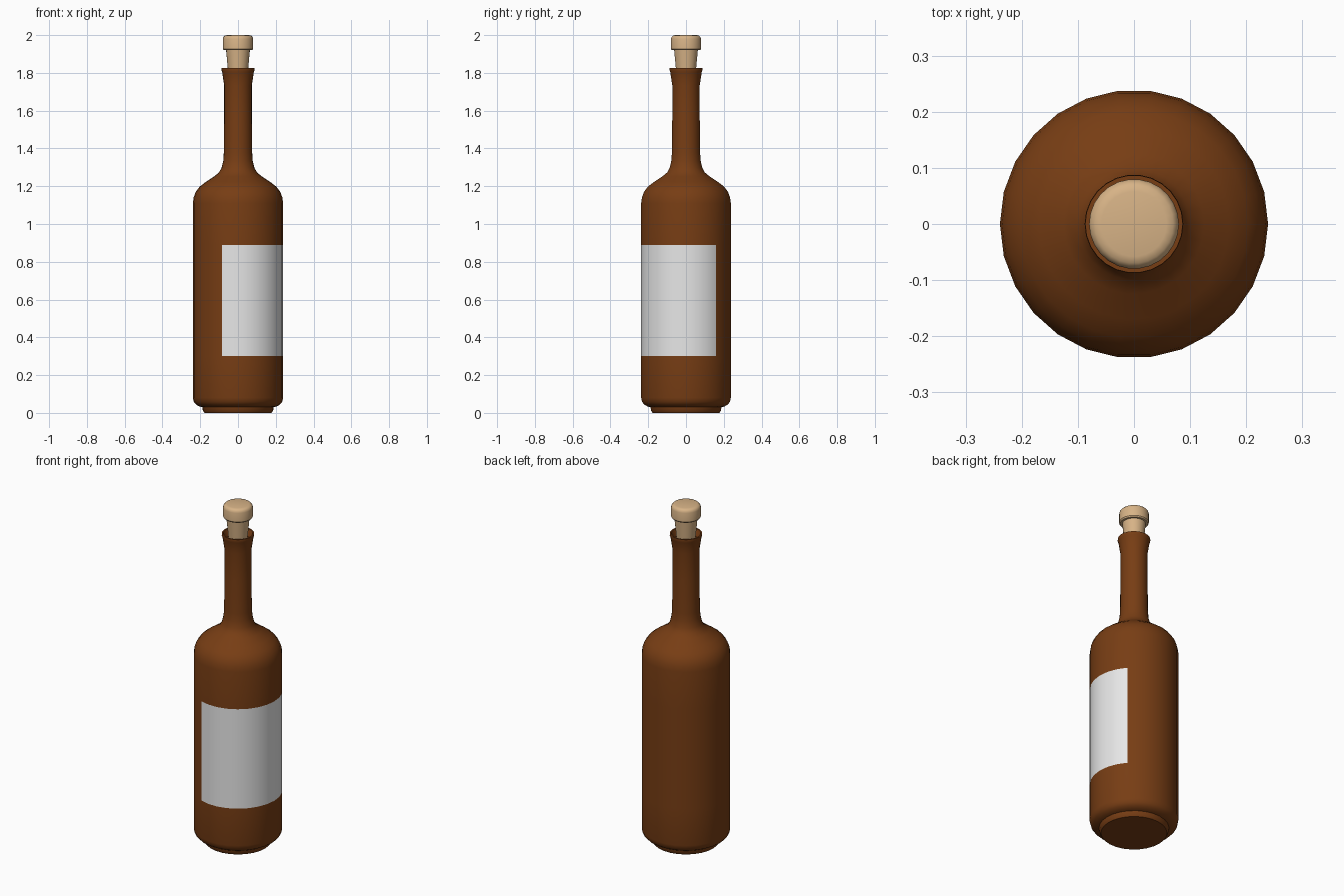
import bpy, bmesh, math

if "Cube" in bpy.data.objects:
    bpy.data.objects.remove(bpy.data.objects["Cube"])

SIDES = 26


def material(name, rgb):
    m = bpy.data.materials.new(name)
    m.diffuse_color = (*rgb, 1.0)
    m.use_nodes = True
    m.node_tree.nodes["Principled BSDF"].inputs["Base Color"].default_value = m.diffuse_color
    return m


def lathe(name, profile, mats, pick=lambda c: 0, angle=35):
    """Revolve a (radius, z) profile around z; both ends are capped."""
    bm = bmesh.new()
    rings = [[bm.verts.new((r * math.cos(2 * math.pi * k / SIDES),
                            r * math.sin(2 * math.pi * k / SIDES), z))
              for k in range(SIDES)] for r, z in profile]
    bm.faces.new(rings[0][::-1])
    bm.faces.new(rings[-1])
    for a, b in zip(rings, rings[1:]):
        for k in range(SIDES):
            n = (k + 1) % SIDES
            bm.faces.new((a[k], a[n], b[n], b[k]))
    for f in bm.faces:
        f.material_index = pick(f.calc_center_median())
    me = bpy.data.meshes.new(name)
    bm.to_mesh(me)
    bm.free()
    for m in mats:
        me.materials.append(m)
    ob = bpy.data.objects.new(name, me)
    bpy.context.collection.objects.link(ob)
    bpy.ops.object.select_all(action='DESELECT')
    ob.select_set(True)
    bpy.context.view_layer.objects.active = ob
    bpy.ops.object.shade_smooth_by_angle(angle=math.radians(angle))
    return ob


brown = material("brown_glass", (0.185, 0.047, 0.007))
paper = material("label_white", (0.8, 0.8, 0.8))
cork = material("cork_tan", (0.68, 0.45, 0.24))


# Label: eleven wall faces between two height loops, toward the front right
def label_rule(c):
    a = math.degrees(math.atan2(c.y, c.x))
    on_wall = 0.3 < c.z < 0.89 and math.hypot(c.x, c.y) > 0.2
    return 1 if on_wall and -110.8 < a < 41.6 else 0


# Bottle: foot, wall, shoulder, neck, flared lip and shallow mouth
lathe("bottle", [
    (0.178, 0.0), (0.186, 0.012), (0.189, 0.03), (0.205, 0.034),
    (0.222, 0.044), (0.234, 0.058), (0.239, 0.08),
    (0.239, 0.3), (0.239, 0.89), (0.239, 1.11), (0.235, 1.14),
    (0.224, 1.17), (0.203, 1.198), (0.17, 1.223), (0.125, 1.253),
    (0.1, 1.273), (0.087, 1.298), (0.078, 1.335), (0.075, 1.38),
    (0.073, 1.58), (0.073, 1.735), (0.078, 1.765), (0.084, 1.805),
    (0.088, 1.815), (0.087, 1.825), (0.079, 1.825), (0.072, 1.81),
    (0.062, 1.79),
], [brown, paper], label_rule)

# Stopper: tapered plug with a rounded cap
lathe("stopper", [
    (0.048, 1.76), (0.063, 1.92), (0.075, 1.92), (0.08, 1.927),
    (0.08, 1.98), (0.077, 1.99), (0.07, 1.997), (0.058, 2.0),
], [cork])
